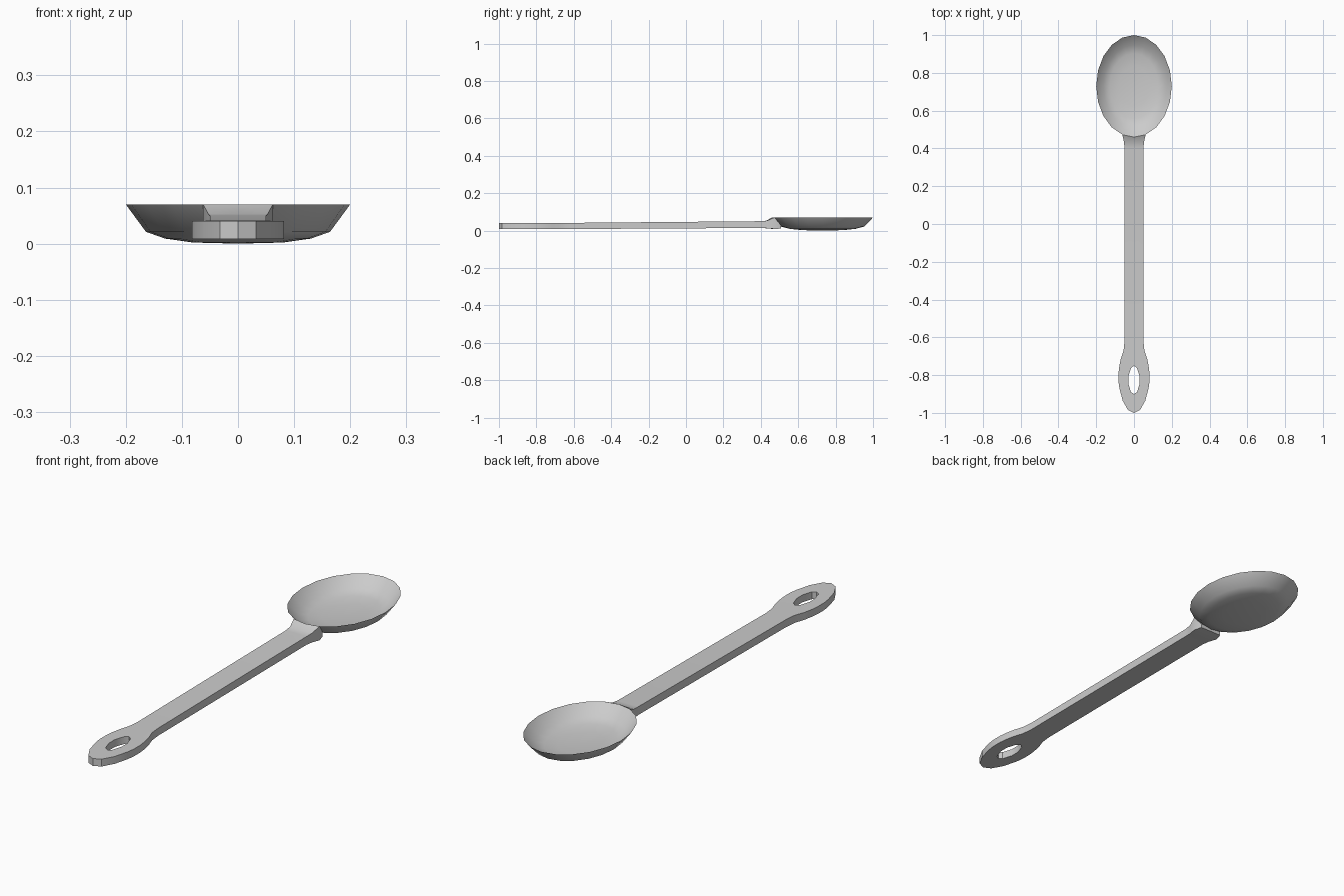
import bpy, bmesh
from math import sin, cos, tau, radians

if "Cube" in bpy.data.objects:
    bpy.data.objects.remove(bpy.data.objects["Cube"])


def finish(name, bm):
    bmesh.ops.remove_doubles(bm, verts=bm.verts, dist=0.0004)
    bmesh.ops.recalc_face_normals(bm, faces=bm.faces)
    mesh = bpy.data.meshes.new(name)
    bm.to_mesh(mesh)
    bm.free()
    obj = bpy.data.objects.new(name, mesh)
    bpy.context.collection.objects.link(obj)
    bpy.ops.object.select_all(action='DESELECT')
    obj.select_set(True)
    bpy.context.view_layer.objects.active = obj
    bpy.ops.object.shade_smooth_by_angle(angle=radians(35))
    return obj


# Bowl: thin oval dish, elliptical rings (radius fraction, height), outside then inside
outer = [(0, 0), (0.4, 0.002), (0.65, 0.009), (0.82, 0.021), (1, 0.07)]
inner = [(0.81, 0.026), (0.64, 0.014), (0.4, 0.007), (0, 0.005)]
SIDES = 20
bm = bmesh.new()
rings = [[bm.verts.new((0.2 * f * sin(tau * i / SIDES), 0.73 + 0.27 * f * cos(tau * i / SIDES), z))
          for i in range(SIDES)] for f, z in outer + inner]
for a, b in zip(rings, rings[1:]):
    for i in range(SIDES):
        j = (i + 1) % SIDES
        bm.faces.new((a[i], a[j], b[j], b[i]))
finish("bowl", bm)

# Handle: half-width stations (inner x, inner y, outer x, outer y, bottom z, top z)
stations = [
    (0, -1.0, 0, -1.0, 0.008, 0.04),
    (0, -0.96, 0.032, -0.985, 0.008, 0.04),
    (0, -0.90, 0.06, -0.935, 0.008, 0.04),
    (0.016, -0.89, 0.077, -0.87, 0.008, 0.04),
    (0.03, -0.845, 0.082, -0.835, 0.008, 0.04),
    (0.03, -0.805, 0.082, -0.79, 0.008, 0.04),
    (0.016, -0.763, 0.078, -0.755, 0.008, 0.04),
    (0, -0.75, 0.07, -0.715, 0.008, 0.04),
    (0, -0.67, 0.055, -0.67, 0.008, 0.041),
    (0, -0.62, 0.05, -0.62, 0.008, 0.041),
    (0, 0.40, 0.05, 0.40, 0.014, 0.05),
    (0, 0.43, 0.053, 0.435, 0.012, 0.053),
    (0, 0.46, 0.062, 0.473, 0.009, 0.07),
    (0, 0.509, 0.052, 0.509, 0.010, 0.027),
]
bm = bmesh.new()
for side in (1, -1):
    rows = []
    for xi, yi, xo, yo, zb, zt in stations:
        rows.append([bm.verts.new((side * x, y, z)) for x, y, z in
                     ((xi, yi, zb), (xo, yo, zb), (xo, yo, zt), (xi, yi, zt))])
    for k, (a, b) in enumerate(zip(rows, rows[1:])):
        in_hole = stations[k][0] > 0 or stations[k + 1][0] > 0
        for i in range(4 if in_hole else 3):
            j = (i + 1) % 4
            bm.faces.new((a[i], a[j], b[j], b[i]))
    bm.faces.new(rows[-1])
finish("handle", bm)
